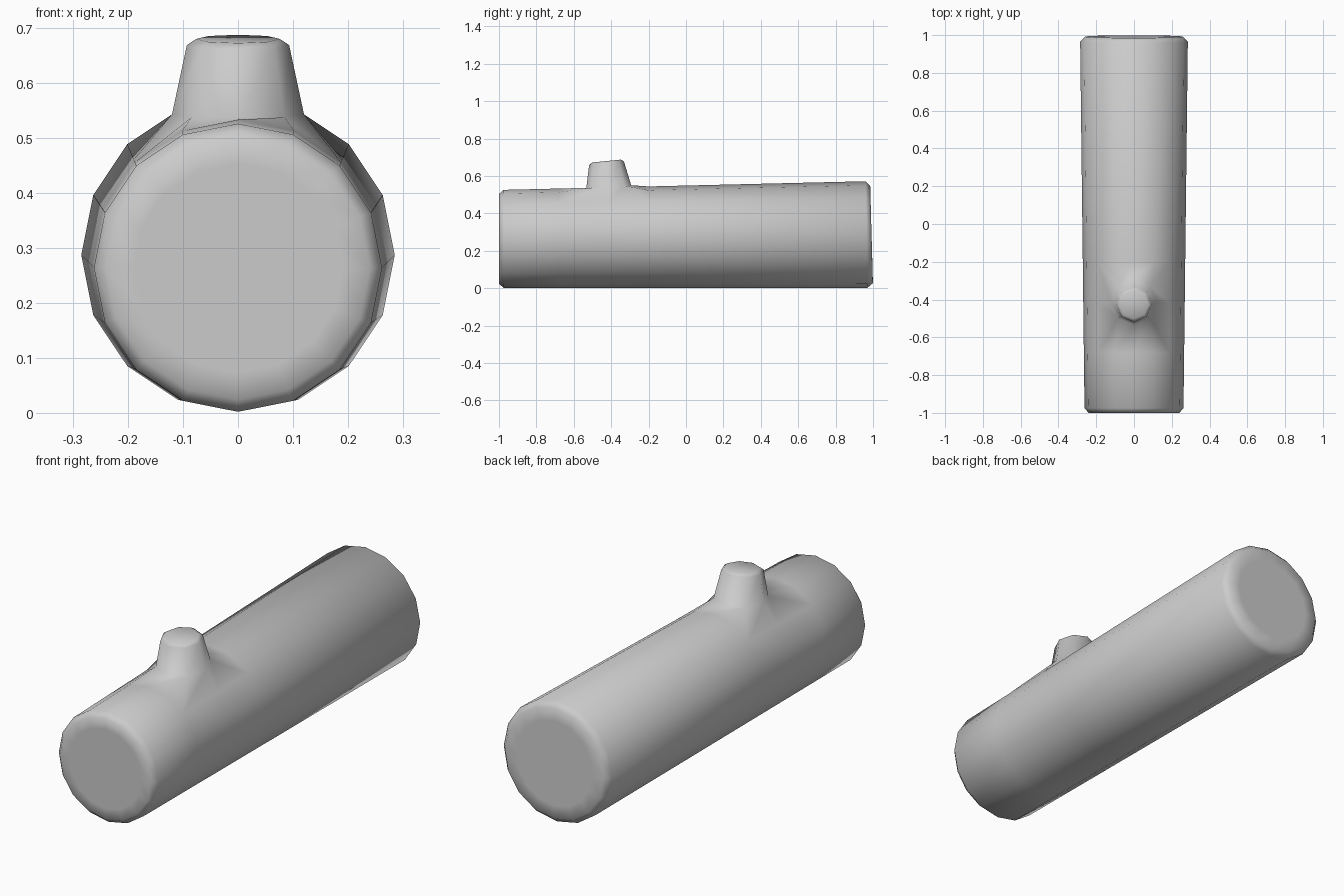
import bpy
import bmesh
from math import sin, cos, tau

cube = bpy.data.objects.get("Cube")
if cube:
    bpy.data.objects.remove(cube, do_unlink=True)

SIDES = 16
STUB_SIDES = 8

bark = bpy.data.materials.new("plain_grey")
bark.use_nodes = True
grey = (0.6, 0.6, 0.6, 1)
bark.diffuse_color = grey
bark.node_tree.nodes["Principled BSDF"].inputs["Base Color"].default_value = grey

bm = bmesh.new()


def trunk_ring(y, radius, mid, tilt=0.0):
    """Ring across the trunk; vertex 0 is the crown, then towards +x."""
    return [bm.verts.new((radius * sin(tau * i / SIDES),
                          y - tilt * cos(tau * i / SIDES),
                          mid + radius * cos(tau * i / SIDES)))
            for i in range(SIDES)]


def stub_ring(radius, y, z, slope):
    """Ring around the branch stub; vertex 0 on +x, then towards +y."""
    return [bm.verts.new((radius * cos(tau * i / STUB_SIDES),
                          y + radius * sin(tau * i / STUB_SIDES),
                          z + slope * radius * sin(tau * i / STUB_SIDES)))
            for i in range(STUB_SIDES)]


def join(a, b, skip=()):
    n = len(a)
    for i in range(n):
        if i not in skip:
            bm.faces.new((a[i], a[(i + 1) % n], b[(i + 1) % n], b[i]))


def taper(y):
    return 0.2735 + 0.0117 * y


# Trunk: chamfered ends, gentle taper, three rings around the stub
rings = [trunk_ring(-1.0, 0.19, 0.264), trunk_ring(-1.0, 0.24, 0.264),
         trunk_ring(-0.975, 0.262, 0.264)]
patch = [trunk_ring(y, taper(y), taper(y) + 0.002) for y in (-0.68, -0.42, -0.2)]
rings += patch
rings += [trunk_ring(0.965, 0.285, 0.287, 0.005),
          trunk_ring(0.992, 0.26, 0.287, 0.007),
          trunk_ring(0.992, 0.2, 0.287, 0.006)]
for k in range(len(rings) - 1):
    opening = (14, 15, 0, 1) if rings[k] in patch[:2] else ()
    join(rings[k], rings[k + 1], opening)
bm.faces.new(rings[0])
bm.faces.new(rings[-1])

# Flare: blends the opening in the crown into the foot of the stub
front, middle, back = patch
border = ([middle[2]] + [back[i] for i in (2, 1, 0, 15, 14)]
          + [middle[14]] + [front[i] for i in (14, 15, 0, 1, 2)])
stub = [stub_ring(0.12, -0.413, 0.543, 0.065),
        stub_ring(0.093, -0.425, 0.669, 0.1),
        stub_ring(0.076, -0.425, 0.68, 0.1)]
for i in range(len(border)):
    p = stub[0][(2 * i + 1) // 3 % STUB_SIDES]
    q = stub[0][(2 * i + 3) // 3 % STUB_SIDES]
    face = [border[i], border[(i + 1) % len(border)], q]
    bm.faces.new(face if p is q else face + [p])

# Stub: tapered wall, chamfered cap
join(stub[0], stub[1])
join(stub[1], stub[2])
bm.faces.new(stub[2])

# Vertices left loose inside the opening
bmesh.ops.delete(bm, geom=[v for v in bm.verts if not v.link_faces], context='VERTS')
bmesh.ops.recalc_face_normals(bm, faces=bm.faces[:])
for f in bm.faces:
    f.smooth = True

mesh = bpy.data.meshes.new("log_with_stub")
bm.to_mesh(mesh)
bm.free()
mesh.materials.append(bark)
log = bpy.data.objects.new("log_with_stub", mesh)
bpy.context.scene.collection.objects.link(log)
